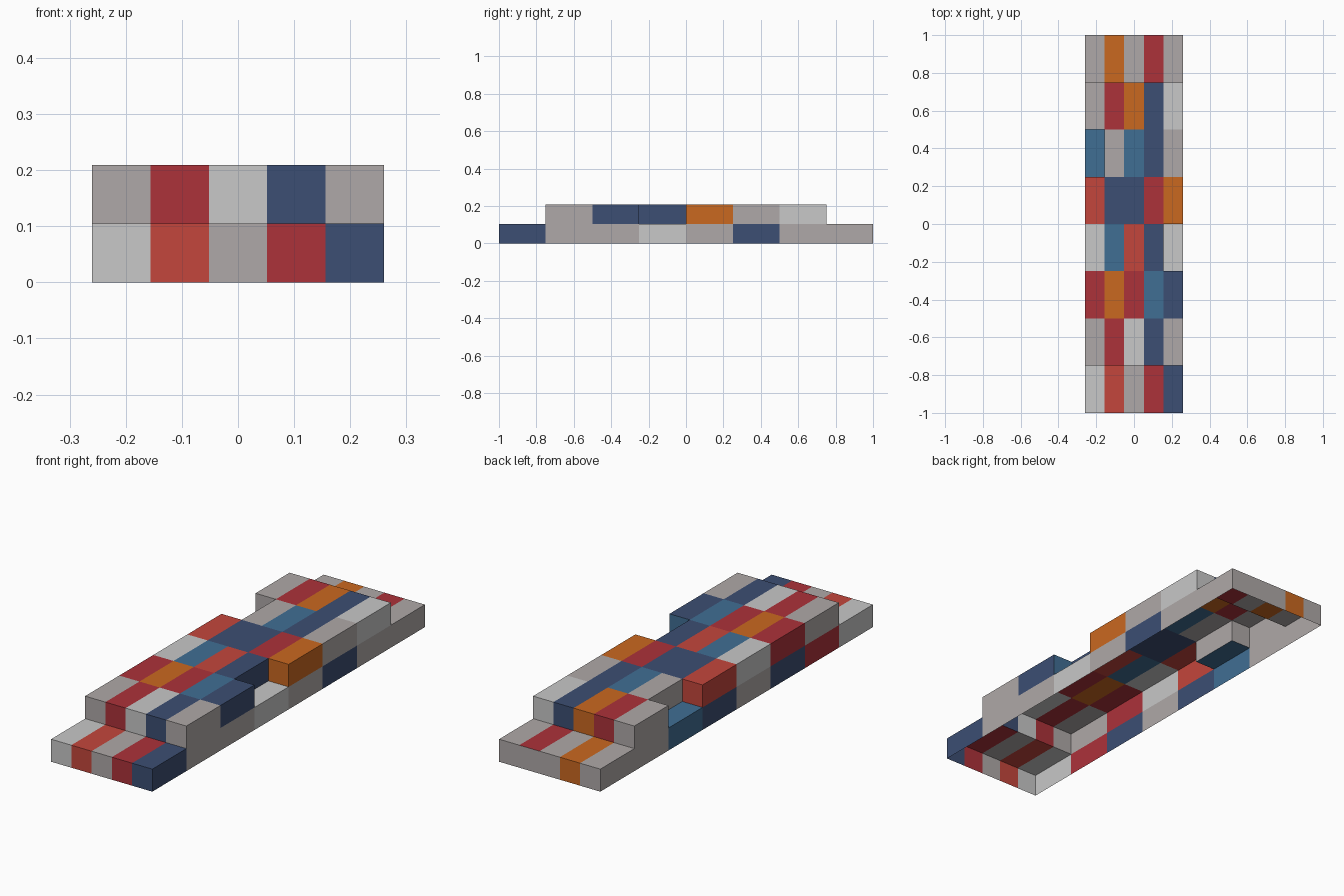
import bpy, bmesh
from mathutils import Vector

if "Cube" in bpy.data.objects:
    bpy.data.objects.remove(bpy.data.objects["Cube"])


def lin(c):
    c /= 255
    return c / 12.92 if c <= 0.04045 else ((c + 0.055) / 1.055) ** 2.4


# One flat material per paint colour
PAINT = {
    "G": ("warm_grey", (175, 169, 168)),
    "L": ("light_grey", (200, 200, 200)),
    "R": ("crimson", (172, 50, 58)),
    "T": ("tomato_red", (196, 70, 60)),
    "O": ("orange", (202, 104, 32)),
    "N": ("navy", (60, 78, 115)),
    "S": ("steel_blue", (64, 110, 148)),
}
MATS = {}
for key, (name, rgb) in PAINT.items():
    m = bpy.data.materials.new(name)
    m.diffuse_color = (*[lin(v) for v in rgb], 1)
    m.use_nodes = True
    m.node_tree.nodes["Principled BSDF"].inputs["Base Color"].default_value = m.diffuse_color
    MATS[key] = m

# Container layout: rows run front to back, letters run left to right.
# "." is an empty slot; "x" is a buried container with no visible side.
LOWER = ["LTGRN", "RxxxG", "NxxxG", "GxxxL", "NxxxG", "SxxxN", "GxxxG", "GOGRG"]
UPPER = [".....", "GRLNG", "RORSN", "LSTN.", "TNNRO", ".GSNG", "GRONL", "....."]
TIERS = [LOWER, UPPER]
# Container ends painted differently from the rest: (tier, row, column, direction)
ODD_ENDS = {(0, 7, 3, (0, 1, 0)): "G", (1, 2, 4, (0, 1, 0)): "S"}

SIZE = Vector((0.104, 0.25, 0.1045))


def filled(tier, row, col):
    if tier < 0:
        return True          # the stack is open underneath
    return (tier < 2 and 0 <= row < 8 and 0 <= col < 5
            and TIERS[tier][row][col] != ".")


def container(tier, row, col):
    """Box keeping only the sides that face the open air."""
    key = TIERS[tier][row][col]
    centre = Vector(((col - 2) * SIZE.x, (row - 3.5) * SIZE.y, (tier + 0.5) * SIZE.z))
    bm = bmesh.new()
    bmesh.ops.create_cube(bm, size=1)
    buried, keys = [], [key]
    for f in bm.faces:
        d = tuple(round(v) for v in f.normal)
        if filled(tier + d[2], row + d[1], col + d[0]):
            buried.append(f)
        elif (tier, row, col, d) in ODD_ENDS:
            keys.append(ODD_ENDS[(tier, row, col, d)])
            f.material_index = len(keys) - 1
    bmesh.ops.delete(bm, geom=buried, context='FACES')
    if bm.faces:
        for v in bm.verts:
            v.co = centre + v.co * SIZE
        name = f"{('lower', 'upper')[tier]}_container_row{row + 1}_col{col + 1}"
        me = bpy.data.meshes.new(name)
        bm.to_mesh(me)
        for k in keys:
            me.materials.append(MATS.get(k, MATS["G"]))
        bpy.context.collection.objects.link(bpy.data.objects.new(name, me))
    bm.free()


# Stack both tiers
for tier in range(2):
    for row in range(8):
        for col in range(5):
            if filled(tier, row, col):
                container(tier, row, col)
